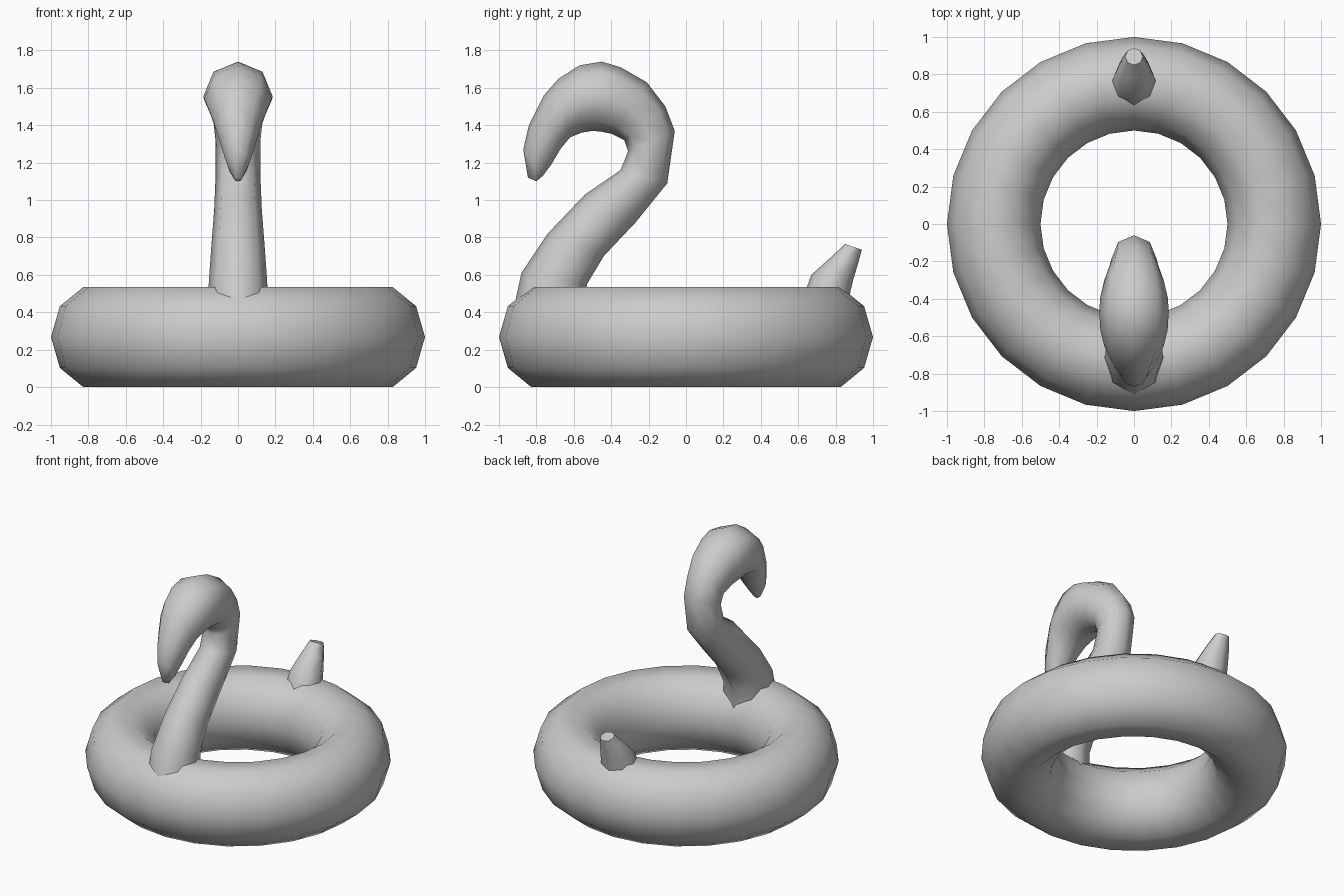
import bpy, bmesh
from math import sin, cos, pi, radians
from mathutils import Vector

if "Cube" in bpy.data.objects:
    bpy.data.objects.remove(bpy.data.objects["Cube"])


def finish(name, bm):
    bmesh.ops.recalc_face_normals(bm, faces=bm.faces)
    me = bpy.data.meshes.new(name)
    bm.to_mesh(me)
    bm.free()
    ob = bpy.data.objects.new(name, me)
    bpy.context.collection.objects.link(ob)
    bpy.ops.object.select_all(action='DESELECT')
    ob.select_set(True)
    bpy.context.view_layer.objects.active = ob
    bpy.ops.object.shade_smooth_by_angle(angle=radians(62))
    return ob


def bridge(bm, lower, upper):
    n = len(lower)
    for i in range(n):
        j = (i + 1) % n
        bm.faces.new((lower[i], lower[j], upper[j], upper[i]))


def tube(name, rings, sides=8):
    """Each ring: two opposite (y, z) points in the side view and a half width in x."""
    bm = bmesh.new()
    loops = []
    for ay, az, by, bz, w in rings:
        a, b = Vector((0, ay, az)), Vector((0, by, bz))
        mid, half = (a + b) / 2, (a - b) / 2
        loops.append([bm.verts.new(mid + half * cos(2 * pi * i / sides)
                                   + Vector((w * sin(2 * pi * i / sides), 0, 0)))
                      for i in range(sides)])
    for lo, up in zip(loops, loops[1:]):
        bridge(bm, lo, up)
    bm.faces.new(loops[0])
    bm.faces.new(loops[-1])
    return finish(name, bm)


# inflatable ring: slightly tall decagon section swept in 24 steps
bm = bmesh.new()
loops = []
for s in range(24):
    t = 2 * pi * s / 24
    loop = []
    for k in range(10):
        p = 2 * pi * k / 10
        r = 0.75 + 0.25 * cos(p)
        loop.append(bm.verts.new((r * cos(t), r * sin(t), 0.2675 + 0.281 * sin(p))))
    loops.append(loop)
for s in range(24):
    bridge(bm, loops[s], loops[(s + 1) % 24])
finish("swim_ring", bm)

# neck curving over into head and beak
tube("neck_and_head", [
    (-0.54, 0.39, -0.93, 0.38, 0.165),
    (-0.53, 0.55, -0.88, 0.61, 0.155),
    (-0.44, 0.70, -0.74, 0.82, 0.142),
    (-0.27, 0.88, -0.54, 1.03, 0.127),
    (-0.10, 1.09, -0.35, 1.16, 0.12),
    (-0.06, 1.37, -0.31, 1.26, 0.12),
    (-0.11, 1.50, -0.33, 1.32, 0.13),
    (-0.21, 1.63, -0.40, 1.355, 0.16),
    (-0.35, 1.71, -0.45, 1.365, 0.182),
    (-0.45, 1.74, -0.50, 1.37, 0.185),
    (-0.57, 1.72, -0.56, 1.36, 0.18),
    (-0.68, 1.65, -0.62, 1.335, 0.16),
    (-0.76, 1.56, -0.67, 1.275, 0.13),
    (-0.84, 1.40, -0.72, 1.19, 0.092),
    (-0.87, 1.27, -0.765, 1.13, 0.062),
    (-0.845, 1.12, -0.80, 1.10, 0.02),
])

# stubby tail at the back
tube("tail", [
    (0.63, 0.49, 0.865, 0.45, 0.125),
    (0.67, 0.60, 0.893, 0.57, 0.11),
    (0.77, 0.69, 0.92, 0.66, 0.08),
    (0.85, 0.765, 0.94, 0.735, 0.048),
])
